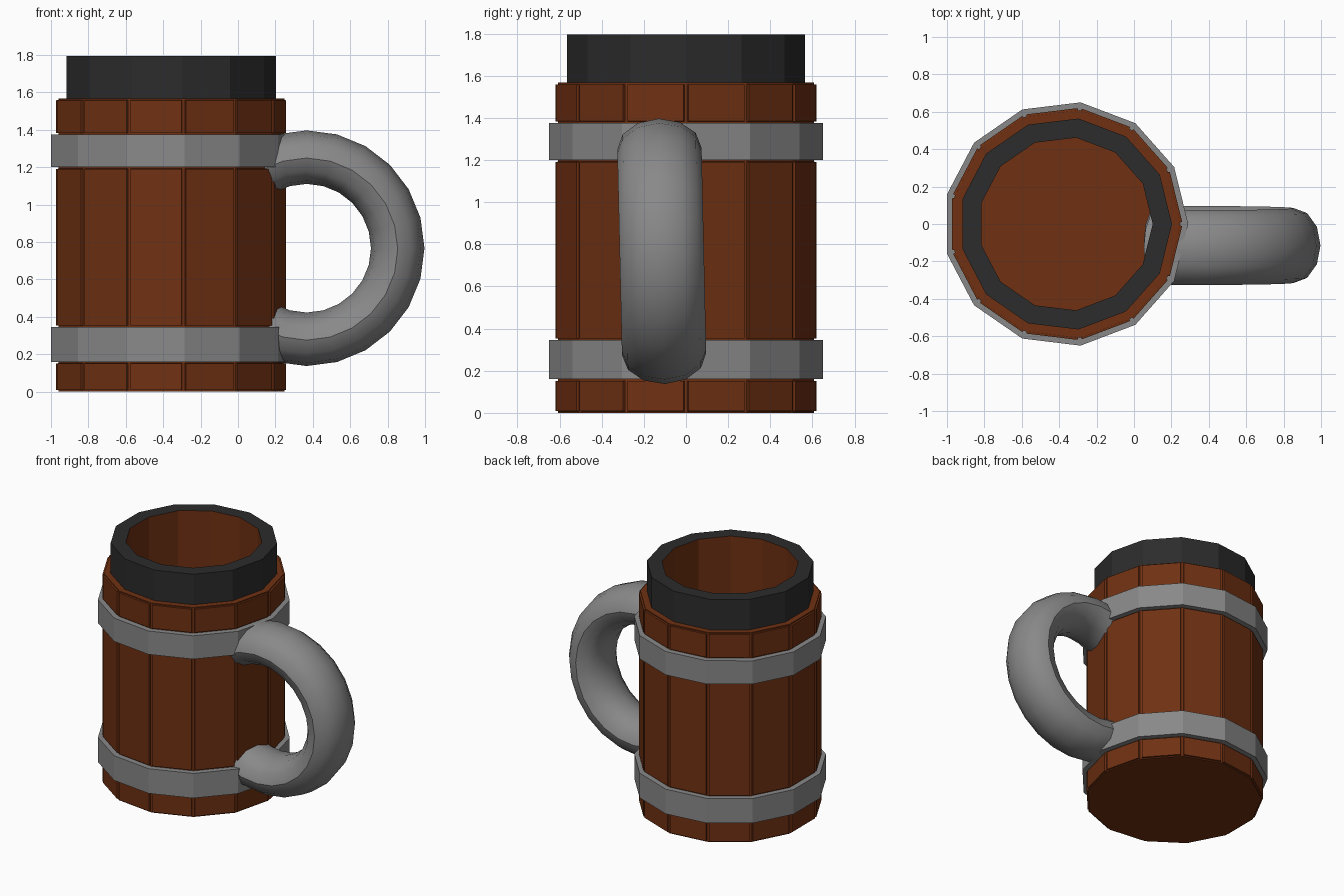
import bpy, bmesh
from math import sin, cos, pi, radians
from mathutils import Matrix

if "Cube" in bpy.data.objects:
    bpy.data.objects.remove(bpy.data.objects["Cube"])

SIDES = 13
CX = -0.365


def material(name, color):
    m = bpy.data.materials.new(name)
    m.diffuse_color = (*color, 1)
    m.use_nodes = True
    m.node_tree.nodes["Principled BSDF"].inputs["Base Color"].default_value = m.diffuse_color
    return m


def finish(bm, name, mat=None):
    me = bpy.data.meshes.new(name)
    bm.to_mesh(me)
    bm.free()
    ob = bpy.data.objects.new(name, me)
    bpy.context.collection.objects.link(ob)
    if mat:
        me.materials.append(mat)
    return ob


def lathe(profile, closed=False, cap_start=False, cap_end=False):
    """Spin (radius, z) points into a 13-sided shell; returns bmesh and bands of faces."""
    bm = bmesh.new()
    rings = [[bm.verts.new((CX + r * cos(2 * pi * k / SIDES), r * sin(2 * pi * k / SIDES), z))
              for k in range(SIDES)] for r, z in profile]
    pairs = list(zip(rings, rings[1:]))
    if closed:
        pairs.append((rings[-1], rings[0]))
    bands = [[bm.faces.new((a[k], a[(k + 1) % SIDES], b[(k + 1) % SIDES], b[k]))
              for k in range(SIDES)] for a, b in pairs]
    if cap_start:
        bm.faces.new(rings[0][::-1])
    if cap_end:
        bm.faces.new(rings[-1])
    return bm, bands


wood = material("wood", (0.16, 0.03, 0.006))
dark = material("dark_rim", (0.025, 0.025, 0.025))
metal = material("metal", (0.25, 0.25, 0.25))

# Wooden body with raised stave panels between the hoops
R = 0.613
bm, bands = lathe([(R, 0), (R, 0.16), (R, 0.345), (R, 1.2), (R, 1.375), (R, 1.567),
                   (0.465, 1.567)], cap_start=True)
panels = bands[0] + bands[2] + bands[4]
bm.normal_update()
bmesh.ops.inset_individual(bm, faces=panels, thickness=0.011)
bm.normal_update()
bmesh.ops.inset_individual(bm, faces=panels, thickness=0.002, depth=0.012)
finish(bm, "stave_body", wood)

# Inner wall and floor of the cup
bm, _ = lathe([(0.465, 1.795), (0.465, 0.1)], cap_end=True)
finish(bm, "cup_lining", wood)

# Dark drinking rim
bm, _ = lathe([(0.568, 1.56), (0.568, 1.795), (0.465, 1.795)])
finish(bm, "rim", dark)

# Two metal hoops
for name, z0, z1 in (("lower_hoop", 0.16, 0.345), ("upper_hoop", 1.2, 1.375)):
    bm, _ = lathe([(0.6, z0), (0.655, z0), (0.655, z1), (0.6, z1)], closed=True)
    finish(bm, name, metal)

# Handle: partial ring with an oval section, slightly tilted
bm = bmesh.new()
SEG, STEPS = 12, 16
rings = []
for i in range(STEPS + 1):
    a = radians(-120 + 15 * i)
    ring = []
    for j in range(SEG):
        t = 2 * pi * j / SEG
        r = 0.487 + 0.143 * cos(t)
        ring.append(bm.verts.new((r * cos(a), 0.2 * sin(t), r * sin(a))))
    rings.append(ring)
for a, b in zip(rings, rings[1:]):
    for j in range(SEG):
        k = (j + 1) % SEG
        bm.faces.new((a[j], a[k], b[k], b[j]))
bm.faces.new(rings[0])
bm.faces.new(rings[-1])
bmesh.ops.recalc_face_normals(bm, faces=bm.faces)
bm.transform(Matrix.Translation((0.367, -0.115, 0.767)) @ Matrix.Rotation(radians(1.3), 4, 'X'))
handle = finish(bm, "handle", metal)
bpy.context.view_layer.objects.active = handle
handle.select_set(True)
bpy.ops.object.shade_smooth_by_angle(angle=radians(40))
